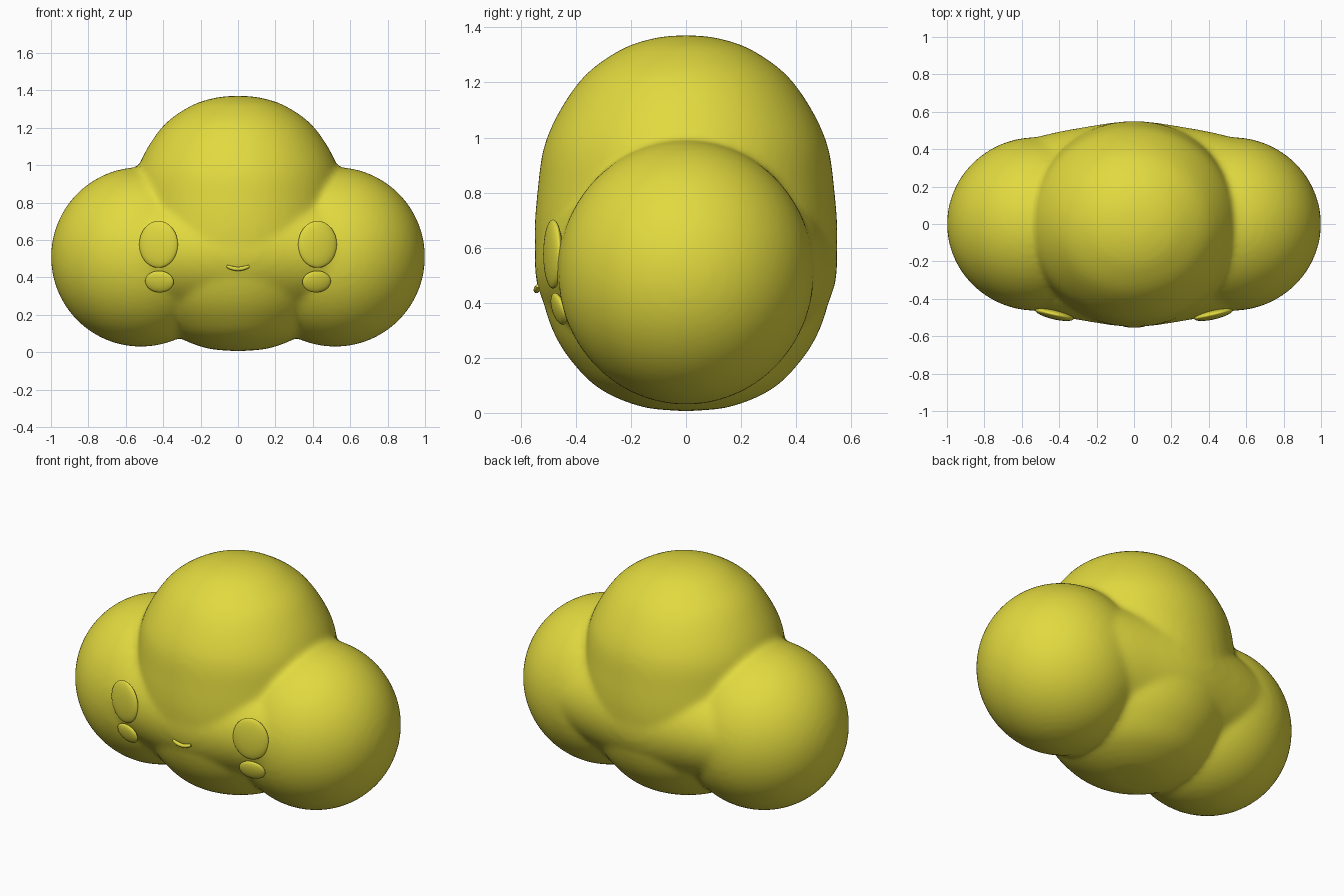
import bpy, math
from mathutils import Matrix, Vector

if "Cube" in bpy.data.objects:
    bpy.data.objects.remove(bpy.data.objects["Cube"])

yellow = bpy.data.materials.new("sunny yellow")
yellow.diffuse_color = (0.76, 0.70, 0.05, 1)
yellow.use_nodes = True
yellow.node_tree.nodes["Principled BSDF"].inputs["Base Color"].default_value = yellow.diffuse_color


def smooth_path(points, steps=6):
    """Catmull-Rom curve through the profile points."""
    p = [Vector(q) for q in points]
    p = [2 * p[0] - p[1]] + p + [2 * p[-1] - p[-2]]
    out = []
    for a, b, c, d in zip(p, p[1:], p[2:], p[3:]):
        for i in range(steps):
            t = i / steps
            out.append(0.5 * (2 * b + (c - a) * t + (2 * a - 5 * b + 4 * c - d) * t**2
                              + (3 * b - a - 3 * c + d) * t**3))
    return out + [p[-2]]


def lathe(name, profile, matrix, sides=64):
    """Closed solid of revolution about z from (radius, height) points."""
    prof = smooth_path(profile)
    inner = prof[1:-1]
    verts = [(0, 0, prof[0].y)]
    for q in inner:
        for k in range(sides):
            a = 2 * math.pi * k / sides
            verts.append((q.x * math.cos(a), q.x * math.sin(a), q.y))
    verts.append((0, 0, prof[-1].y))
    last, n = len(verts) - 1, len(inner)
    faces = []
    for k in range(sides):
        j = (k + 1) % sides
        faces.append((0, 1 + j, 1 + k))
        for r in range(n - 1):
            s = 1 + r * sides
            faces.append((s + k, s + j, s + sides + j, s + sides + k))
        s = 1 + (n - 1) * sides
        faces.append((s + k, s + j, last))
    me = bpy.data.meshes.new(name)
    me.from_pydata(verts, [], faces)
    me.transform(matrix)
    ob = bpy.data.objects.new(name, me)
    bpy.context.collection.objects.link(ob)
    return ob


def ellipsoid(name, loc, size, rot=(0, 0, 0), seg=48):
    bpy.ops.mesh.primitive_uv_sphere_add(segments=seg, ring_count=seg // 2,
                                         location=loc, rotation=rot)
    ob = bpy.context.object
    ob.name = name
    ob.scale = size
    ob.data.materials.append(yellow)
    bpy.ops.object.shade_smooth()
    return ob


# Cloud lobes: tall middle puff, two side puffs, and a bridge softening the joins
middle = lathe("cloud_body", [(0, 0.005), (0.16, 0.022), (0.31, 0.085), (0.41, 0.18),
                              (0.48, 0.29), (0.525, 0.43), (0.55, 0.6), (0.54, 0.8),
                              (0.505, 1.0), (0.39, 1.2), (0.25, 1.312), (0.12, 1.36),
                              (0, 1.373)], Matrix.Diagonal((1.05, 1, 1, 1)))
bridge = lathe("bridge", [(0, -0.85), (0.25, -0.8), (0.42, -0.65), (0.47, -0.5),
                          (0.512, -0.3), (0.55, 0), (0.512, 0.3), (0.47, 0.5),
                          (0.42, 0.65), (0.25, 0.8), (0, 0.85)],
               Matrix.Translation((0, 0, 0.54)) @ Matrix.Diagonal((1, 1, 0.75, 1))
               @ Matrix.Rotation(math.pi / 2, 4, 'Y'))
lobes = [bridge]
for s in (-1, 1):
    lobes.append(ellipsoid("side_puff", (s * 0.52, 0, 0.51), (0.48, 0.465, 0.48), seg=64))

# Fuse the lobes into one soft surface
bpy.ops.object.select_all(action='DESELECT')
for ob in lobes + [middle]:
    ob.select_set(True)
bpy.context.view_layer.objects.active = middle
bpy.ops.object.join()
middle.data.materials.clear()
middle.data.materials.append(yellow)
remesh = middle.modifiers.new("fuse", 'REMESH')
remesh.mode = 'VOXEL'
remesh.voxel_size = 0.018
remesh.use_smooth_shade = True
soften = middle.modifiers.new("soften", 'SMOOTH')
soften.factor = 0.5
soften.iterations = 8

# Eyes and cheeks, lying along the surface
for s, side in ((-1, "left"), (1, "right")):
    ellipsoid(side + "_eye", (s * 0.425, -0.483, 0.577), (0.106, 0.027, 0.125),
              (0, 0, s * math.radians(13)))
    ellipsoid(side + "_cheek", (s * 0.42, -0.462, 0.378), (0.078, 0.02, 0.06),
              (math.radians(16), 0, s * math.radians(12)), 32)

# Smiling mouth
cu = bpy.data.curves.new("mouth", 'CURVE')
cu.dimensions = '3D'
cu.bevel_depth = 0.011
cu.bevel_resolution = 4
cu.use_fill_caps = True
sp = cu.splines.new('POLY')
sp.points.add(12)
for i, pt in enumerate(sp.points):
    t = i / 6 - 1
    pt.co = (0.06 * t, -0.543 + 0.004 * t * t, 0.446 + 0.015 * t * t, 1)
    pt.radius = 1 - 0.4 * t**4
mouth = bpy.data.objects.new("mouth", cu)
bpy.context.collection.objects.link(mouth)
cu.materials.append(yellow)
